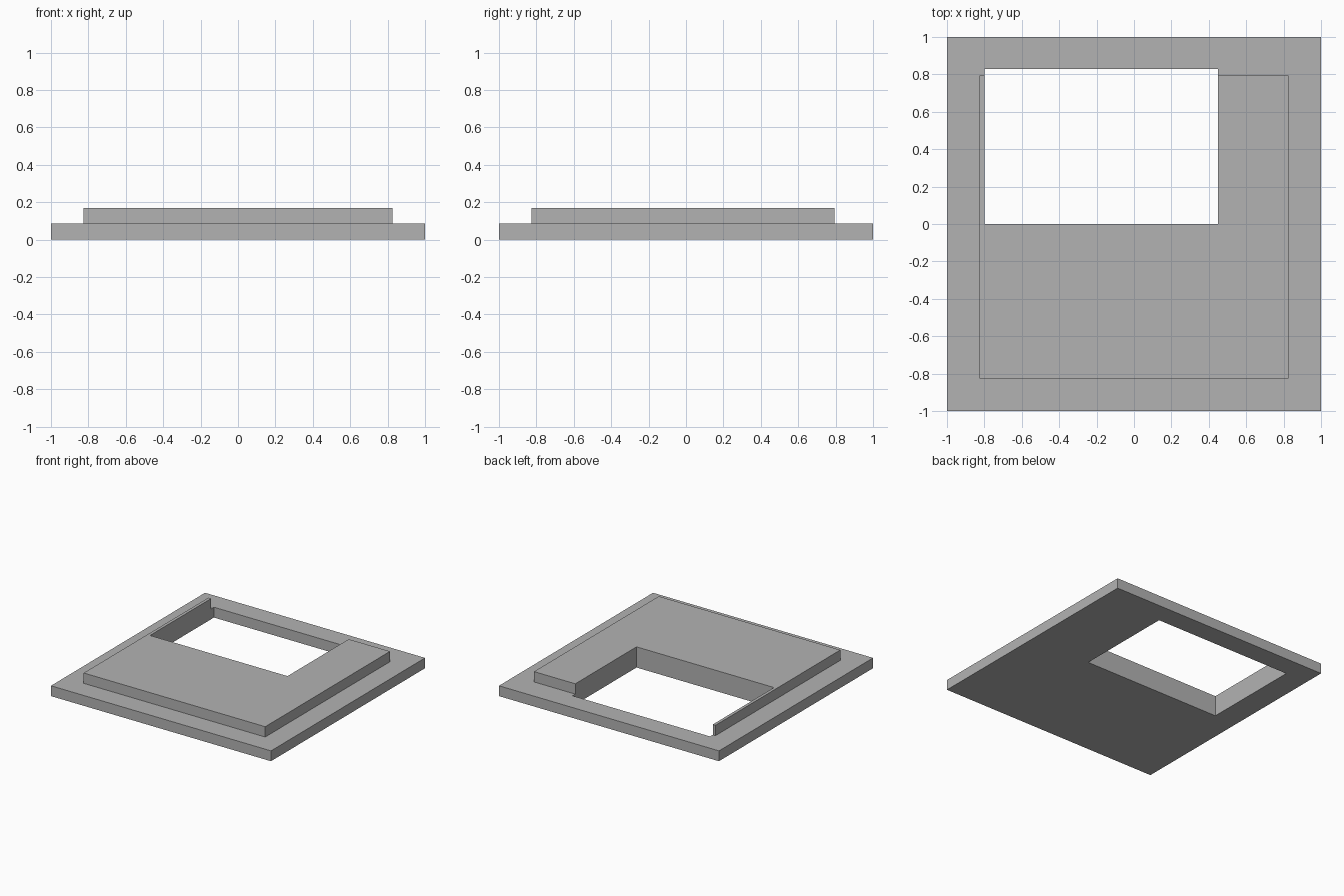
import bpy
from mathutils import Vector

default = bpy.data.objects.get("Cube")
if default:
    bpy.data.objects.remove(default, do_unlink=True)

# Single grey material
grey = bpy.data.materials.new("plain grey")
grey.use_nodes = True
colour = (0.45, 0.45, 0.45, 1)
grey.diffuse_color = colour
grey.node_tree.nodes["Principled BSDF"].inputs["Base Color"].default_value = colour


def box(name, low, high):
    low, high = Vector(low), Vector(high)
    bpy.ops.mesh.primitive_cube_add(size=1, location=(low + high) / 2)
    obj = bpy.context.object
    obj.name = name
    obj.scale = high - low
    bpy.ops.object.transform_apply(location=False, rotation=False, scale=True)
    obj.data.materials.append(grey)
    return obj


# Stacked slabs: wide base and a smaller raised step
STEP = 0.085
base = box("base_plate", (-1, -1, 0), (1, 1, STEP))
raised = box("raised_plate", (-0.825, -0.825, STEP), (0.825, 0.795, 2 * STEP))

# Rectangular opening through both slabs, breaking out of the raised rear edge
cutter = box("opening_cutter", (-0.8, 0, -0.2), (0.45, 0.83, 0.4))
for slab in (base, raised):
    cut = slab.modifiers.new("opening", "BOOLEAN")
    cut.operation = "DIFFERENCE"
    cut.solver = "EXACT"
    cut.object = cutter
    bpy.context.view_layer.objects.active = slab
    bpy.ops.object.modifier_apply(modifier=cut.name)
bpy.data.objects.remove(cutter, do_unlink=True)
